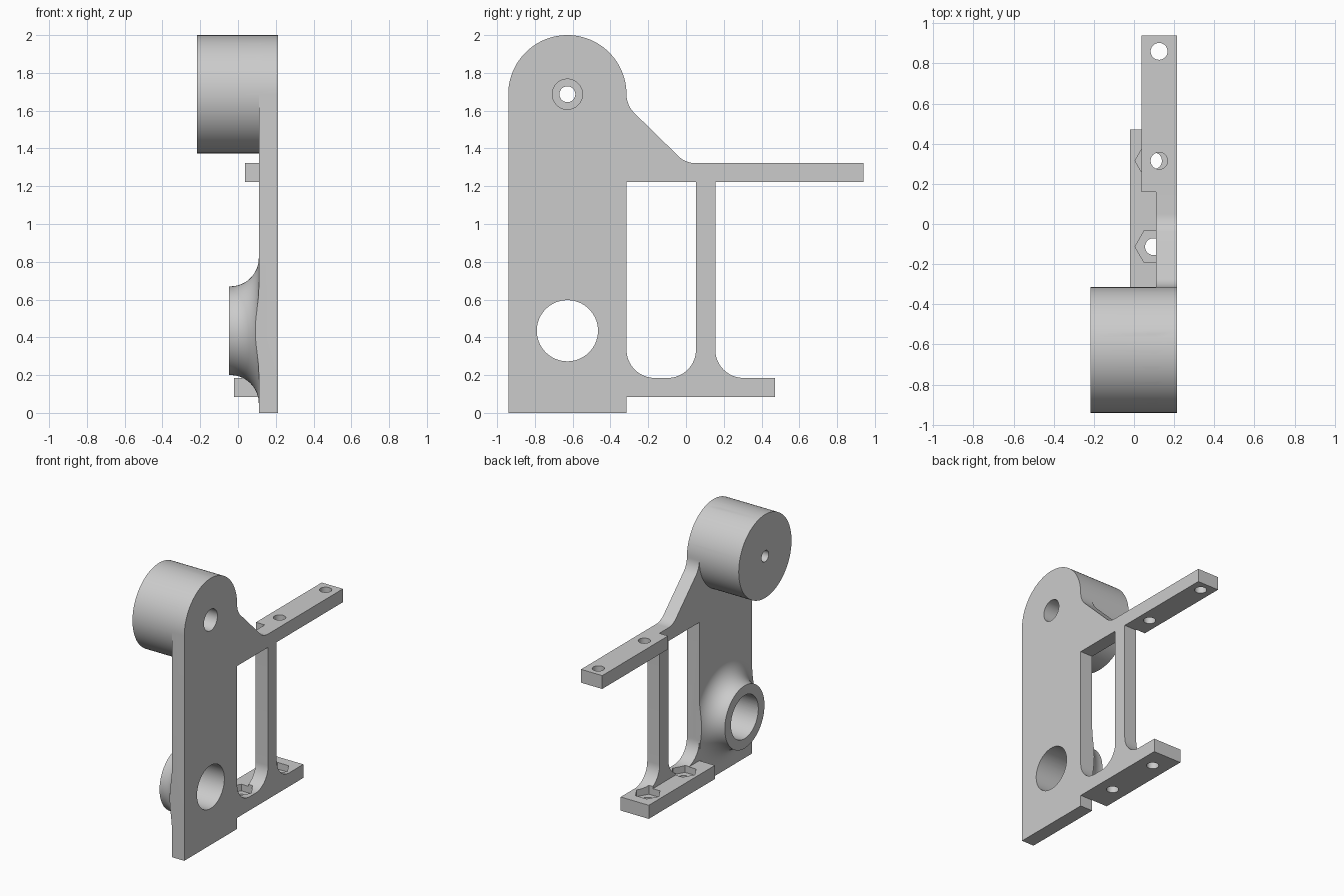
import bpy, bmesh
from math import pi, cos, sin, radians
from mathutils import Matrix, Vector

if "Cube" in bpy.data.objects:
    bpy.data.objects.remove(bpy.data.objects["Cube"])

grey = bpy.data.materials.new("plain grey")
grey.use_nodes = True
grey.diffuse_color = (0.6, 0.6, 0.6, 1)
grey.node_tree.nodes["Principled BSDF"].inputs["Base Color"].default_value = (0.6, 0.6, 0.6, 1)

INNER, OUTER = 0.11, 0.213        # plate thickness along x
AXIS_Y, HALF = -0.628, 0.313      # plate centre line and half width
FRONT, BACK = AXIS_Y - HALF, AXIS_Y + HALF
DRUM_Z, BOSS_Z = 1.687, 0.435


def finish(name, bm):
    bmesh.ops.recalc_face_normals(bm, faces=bm.faces)
    mesh = bpy.data.meshes.new(name)
    bm.to_mesh(mesh)
    bm.free()
    mesh.materials.append(grey)
    ob = bpy.data.objects.new(name, mesh)
    bpy.context.collection.objects.link(ob)
    return ob


def arc(cy, cz, r, start, end, n=16):
    angles = [radians(start + (end - start) * i / n) for i in range(n + 1)]
    return [(cy + r * cos(a), cz + r * sin(a)) for a in angles]


def prism(name, outline, x0, x1):
    bm = bmesh.new()
    face = bm.faces.new([bm.verts.new((x0, y, z)) for y, z in outline])
    new = bmesh.ops.extrude_face_region(bm, geom=[face])["geom"]
    verts = [v for v in new if isinstance(v, bmesh.types.BMVert)]
    bmesh.ops.translate(bm, verts=verts, vec=(x1 - x0, 0, 0))
    return finish(name, bm)


def box(name, x0, x1, y0, y1, z0, z1):
    return prism(name, [(y0, z0), (y1, z0), (y1, z1), (y0, z1)], x0, x1)


def rod(name, centre, r, length, axis="Z", sides=48):
    bm = bmesh.new()
    turn = Matrix.Rotation(pi / 2, 4, "Y") if axis == "X" else Matrix()
    bmesh.ops.create_cone(bm, cap_ends=True, segments=sides, radius1=r, radius2=r,
                          depth=length, matrix=Matrix.Translation(centre) @ turn)
    # Hexagons point along x
    if sides == 6:
        tip = max(bm.verts, key=lambda v: v.co.x).co.x - centre[0]
        if tip < r * 0.95:
            bmesh.ops.rotate(bm, verts=bm.verts, cent=centre,
                             matrix=Matrix.Rotation(pi / 6, 3, "Z"))
    return finish(name, bm)


def lathe(name, profile, y, z, steps=96):
    bm = bmesh.new()
    verts = [bm.verts.new((x, y, z + r)) for x, r in profile]
    edges = [bm.edges.new(pair) for pair in zip(verts, verts[1:])]
    bmesh.ops.spin(bm, geom=verts + edges, cent=(0, y, z), axis=(1, 0, 0),
                   angle=2 * pi, steps=steps)
    bmesh.ops.remove_doubles(bm, verts=bm.verts, dist=1e-5)
    return finish(name, bm)


def combine(target, tool, operation):
    mod = target.modifiers.new("combine", "BOOLEAN")
    mod.object, mod.operation, mod.solver = tool, operation, "EXACT"
    bpy.context.view_layer.objects.active = target
    bpy.ops.object.modifier_apply(modifier=mod.name)
    bpy.data.objects.remove(tool)


# Plate outline with strut, filleted shoulder and round head
outline = [(FRONT, 0), (BACK, 0), (BACK, 0.083), (0.47, 0.083), (0.47, 0.185)]
outline += arc(0.305, 0.335, 0.15, 270, 180)
outline += [(0.155, 1.222), (0.94, 1.222), (0.94, 1.322)]
outline += arc(0.05, 1.322 + 0.128, 0.128, 270, 225)
outline += arc(BACK + 0.14, DRUM_Z, 0.14, 225, 180)
outline += arc(AXIS_Y, DRUM_Z, HALF, 0, 180, 48)[1:]
bracket = prism("bracket", outline, INNER, OUTER)

# Window between plate and strut, rounded at the bottom
window = [(0.053, 1.222), (BACK, 1.222)]
window += arc(BACK + 0.15, 0.335, 0.15, 180, 270) + arc(0.053 - 0.15, 0.335, 0.15, 270, 360)
combine(bracket, prism("window", window, 0, 0.4), "DIFFERENCE")

# Head drum and the two mounting arms
drum = rod("drum", ((-0.217 + 0.16) / 2, AXIS_Y, DRUM_Z), HALF, 0.377, "X", 96)
combine(bracket, drum, "UNION")
combine(bracket, box("upper_arm", 0.037, OUTER, 0.16, 0.94, 1.222, 1.322), "UNION")
combine(bracket, box("lower_arm", -0.02, OUTER, BACK, 0.47, 0.083, 0.185), "UNION")

# Flared boss, trimmed to the plate width
flare = [(-0.04 + (x + 0.04), BOSS_Z + 0.385 - z) for x, z in
         arc(-0.04, BOSS_Z, 0.15, 90, 0)]
profile = [(-0.047, 0), (-0.047, 0.235)]
profile += [(x, r - BOSS_Z) for x, r in
            [(x, 2 * BOSS_Z + 0.385 - z) for x, z in arc(-0.04, BOSS_Z, 0.15, 90, 0)]]
profile = profile[:2] + [(x, 0.385 - (z - BOSS_Z)) for x, z in arc(-0.04, BOSS_Z, 0.15, 90, 0)]
profile += [(0.15, 0.385), (0.15, 0)]
boss = lathe("boss", profile, AXIS_Y, BOSS_Z)
combine(boss, box("trim", -1, 1, FRONT, BACK, 0, 1), "INTERSECT")
combine(bracket, boss, "UNION")

# Boss bore, drum hole and its counterbore
combine(bracket, rod("bore", (0, AXIS_Y, BOSS_Z), 0.162, 1, "X", 64), "DIFFERENCE")
combine(bracket, rod("drum_hole", (0, AXIS_Y, DRUM_Z), 0.042, 1, "X"), "DIFFERENCE")
combine(bracket, rod("counterbore", (0.16, AXIS_Y, DRUM_Z), 0.08, 0.5, "X"), "DIFFERENCE")

# Screw holes in both arms, with nut pockets in the lower one
for y in (0.315, 0.86):
    combine(bracket, rod("upper_hole", (0.125, y, 1.27), 0.042, 0.2), "DIFFERENCE")
for y in (-0.113, 0.315):
    combine(bracket, rod("lower_hole", (0.097, y, 0.13), 0.042, 0.2), "DIFFERENCE")
    combine(bracket, rod("nut_pocket", (0.097, y, 0.185), 0.092, 0.1, sides=6), "DIFFERENCE")

# Smooth the curved walls, keep machined edges sharp
bpy.ops.object.select_all(action="DESELECT")
bracket.select_set(True)
bpy.context.view_layer.objects.active = bracket
bpy.ops.object.shade_smooth_by_angle(angle=radians(30))
